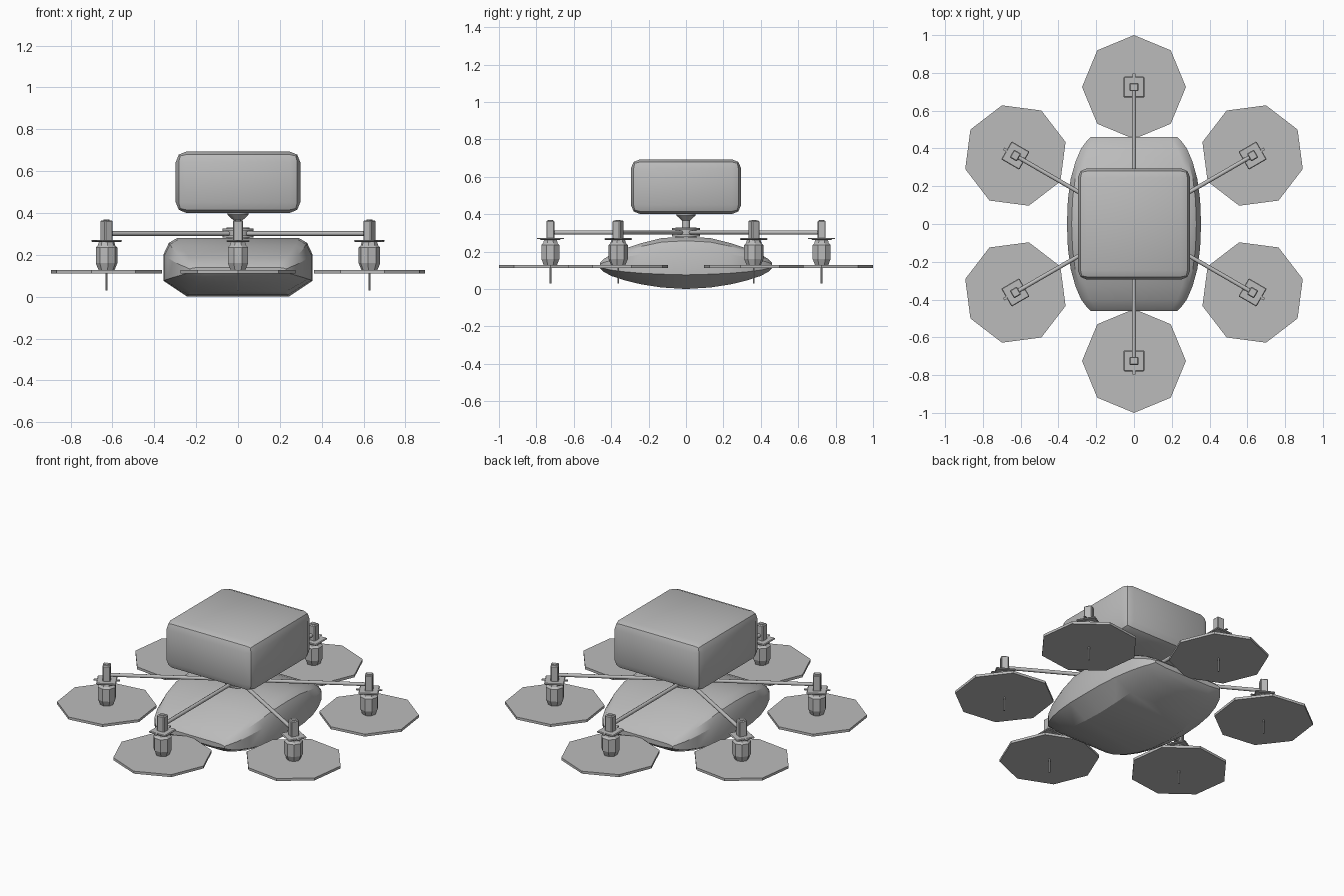
import bpy, bmesh, math
from mathutils import Matrix, Vector

cube = bpy.data.objects.get("Cube")
if cube:
    bpy.data.objects.remove(cube, do_unlink=True)

grey = bpy.data.materials.new("plain grey")
grey.use_nodes = True
COLOUR = (0.5, 0.5, 0.5, 1)
grey.diffuse_color = COLOUR
grey.node_tree.nodes["Principled BSDF"].inputs["Base Color"].default_value = COLOUR


def finish(name, bm, matrix=None, smooth=None):
    """Turn a bmesh into a named object, optionally placed and smoothed."""
    bmesh.ops.recalc_face_normals(bm, faces=bm.faces)
    mesh = bpy.data.meshes.new(name)
    bm.to_mesh(mesh)
    bm.free()
    mesh.materials.append(grey)
    obj = bpy.data.objects.new(name, mesh)
    bpy.context.collection.objects.link(obj)
    if matrix is not None:
        obj.matrix_world = matrix
    if smooth:
        bpy.ops.object.select_all(action="DESELECT")
        obj.select_set(True)
        bpy.context.view_layer.objects.active = obj
        bpy.ops.object.shade_smooth_by_angle(angle=math.radians(smooth))
    return obj


def loft(name, rings, matrix=None, smooth=None):
    """Skin a list of equal-length point rings and cap both ends."""
    bm = bmesh.new()
    loops = [[bm.verts.new(p) for p in ring] for ring in rings]
    n = len(loops[0])
    for a, b in zip(loops, loops[1:]):
        for i in range(n):
            j = (i + 1) % n
            bm.faces.new((a[i], a[j], b[j], b[i]))
    bm.faces.new(loops[0])
    bm.faces.new(loops[-1])
    return finish(name, bm, matrix, smooth)


def turned(name, profile, sides, matrix=None, turn=0, smooth=None):
    """Upright solid from (radius, z) pairs with the given side count."""
    angles = [turn + math.tau * i / sides for i in range(sides)]
    rings = [[(r * math.cos(a), r * math.sin(a), z) for a in angles]
             for r, z in profile]
    return loft(name, rings, matrix, smooth)


def box(name, size, centre, matrix=None, bevel=0, segments=1, smooth=None):
    bm = bmesh.new()
    bmesh.ops.create_cube(bm, size=1)
    bmesh.ops.scale(bm, vec=size, verts=bm.verts)
    bmesh.ops.translate(bm, vec=centre, verts=bm.verts)
    if bevel:
        bmesh.ops.bevel(bm, geom=bm.edges[:], offset=bevel, segments=segments,
                        profile=0.5, affect="EDGES")
    return finish(name, bm, matrix, smooth)


# Lens-shaped lower hull: y, half width, top height, bottom height
half = [(0.0, 0.355, 0.28, 0.0), (0.13, 0.35, 0.272, 0.008),
        (0.24, 0.335, 0.245, 0.025), (0.33, 0.31, 0.215, 0.047),
        (0.40, 0.28, 0.185, 0.07), (0.44, 0.25, 0.16, 0.092),
        (0.46, 0.23, 0.14, 0.112)]
stations = [(-y, w, t, b) for y, w, t, b in reversed(half[1:])] + half
rings = []
for y, w, top, bottom in stations:
    h = top - bottom
    side = [(w * 0.68, bottom), (w, bottom + h * 0.27), (w, bottom + h * 0.73),
            (w * 0.93, top - h * 0.08), (w * 0.82, top)]
    rings.append([(x, y, z) for x, z in side]
                 + [(-x, y, z) for x, z in reversed(side)])
loft("lower_hull", rings, smooth=30)

# Rounded upper housing
box("upper_housing", (0.595, 0.59, 0.293), (0, 0, 0.547), bevel=0.05,
    segments=2, smooth=40)

# Neck and stacked hub plates
turned("neck", [(0.022, 0.27), (0.022, 0.365), (0.05, 0.392), (0.05, 0.41)], 12,
       smooth=35)
turned("hub_core", [(0.055, 0.27), (0.055, 0.33)], 12, smooth=35)
for name, z in (("hub_lower_plate", 0.282), ("hub_upper_plate", 0.315)):
    turned(name, [(0.075, z), (0.075, z + 0.01)], 12, smooth=35)

# Six arms, each with mount, motor, shaft and rotor
REACH = 0.725
for k in range(6):
    spin = Matrix.Rotation(math.radians(30 + 60 * k), 4, "Z")
    place = spin @ Matrix.Translation((REACH, 0, 0))
    tag = f"_{k + 1}"

    along = spin @ Matrix.Translation((0, 0, 0.302)) @ Matrix.Rotation(math.pi / 2, 4, "Y")
    turned("arm" + tag, [(0.011, 0.02), (0.011, REACH)], 8, along, smooth=50)

    # Mount post with a socket rim on top and a bolt through it
    box("mount_post" + tag, (0.044, 0.048, 0.1), (0, 0, 0.315), place, bevel=0.005)
    turned("post_cap" + tag, [(0.014, 0.36), (0.014, 0.368)], 8, place)
    box("mount_plate" + tag, (0.11, 0.11, 0.01), (0, 0, 0.267), place, bevel=0.004)
    box("plate_tab" + tag, (0.145, 0.014, 0.005), (0, 0, 0.269), place)

    # Motor casing with shoulders and tapered foot
    turned("motor_casing" + tag,
           [(0.036, 0.265), (0.042, 0.245), (0.052, 0.235), (0.052, 0.16),
            (0.038, 0.127)], 8, place, turn=math.pi / 8)
    turned("motor_shaft" + tag, [(0.005, 0.03), (0.005, 0.14)], 6, place)
    turned("rotor_disc" + tag, [(0.275, 0.112), (0.275, 0.127)], 8, place)
